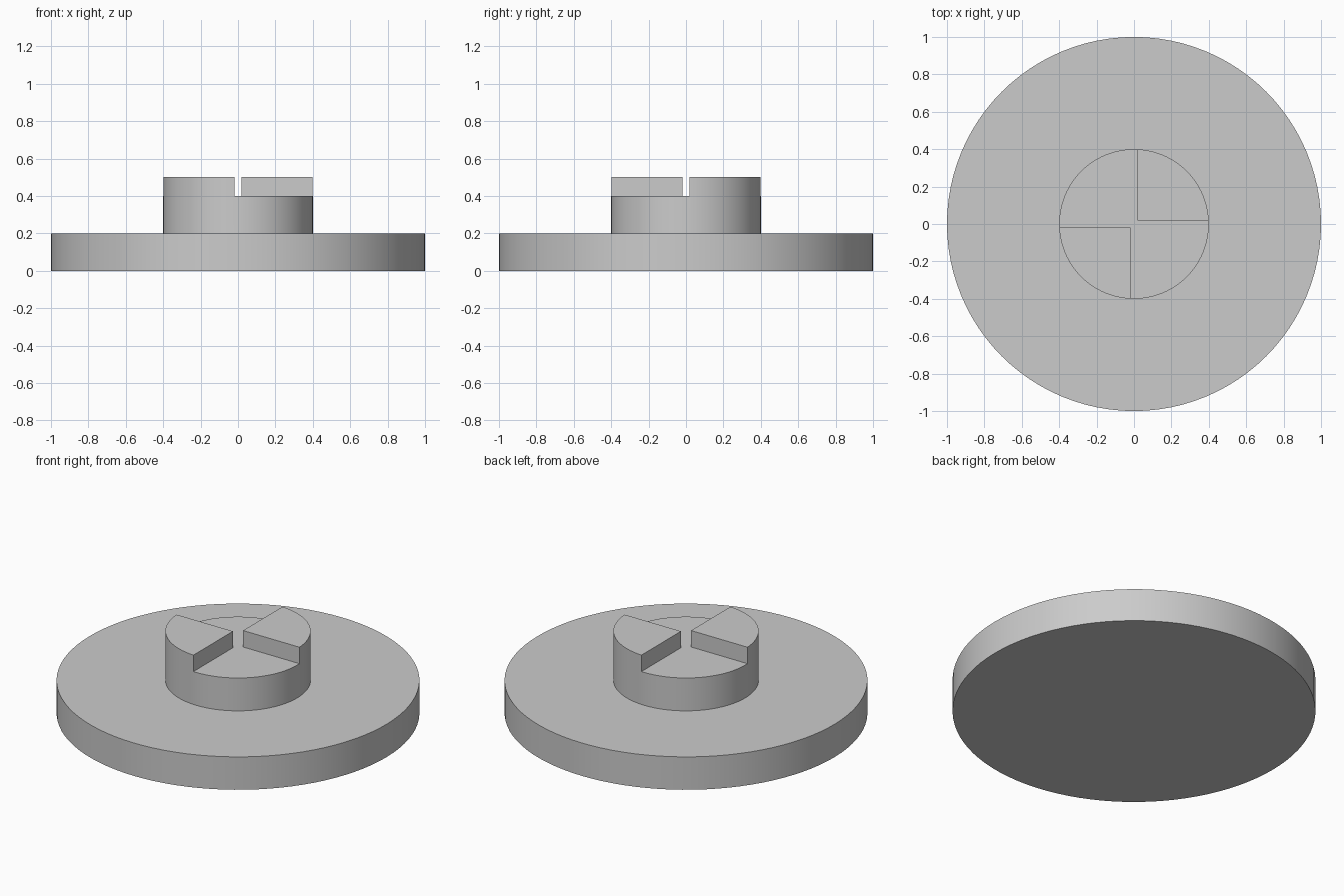
import bpy, math

default = bpy.data.objects.get("Cube")
if default:
    bpy.data.objects.remove(default, do_unlink=True)

GREY = (0.6, 0.6, 0.6, 1)
grey = bpy.data.materials.new("plain grey")
grey.use_nodes = True
grey.diffuse_color = GREY
grey.node_tree.nodes["Principled BSDF"].inputs["Base Color"].default_value = GREY

GAP = 0.02  # half width of the slot between the teeth


def disc(name, radius, bottom, top):
    bpy.ops.mesh.primitive_cylinder_add(
        vertices=96, radius=radius, depth=top - bottom,
        location=(0, 0, (bottom + top) / 2))
    obj = bpy.context.object
    obj.name = name
    obj.data.materials.append(grey)
    return obj


def cut_quadrant(target, side, floor):
    """Remove the quadrant on one side of the hub above the floor."""
    bpy.ops.mesh.primitive_cube_add(
        size=1, location=(side * (0.5 - GAP), -side * (0.5 - GAP), floor + 0.5))
    cutter = bpy.context.object
    cutter.name = "quadrant_cutter"
    cutter.hide_render = True
    mod = target.modifiers.new("quadrant", "BOOLEAN")
    mod.operation = "DIFFERENCE"
    mod.solver = "EXACT"
    mod.object = cutter
    bpy.context.view_layer.objects.active = target
    bpy.ops.object.modifier_apply(modifier=mod.name)
    bpy.data.objects.remove(cutter, do_unlink=True)


# Wide base plate and the hub with two raised quarter teeth
base = disc("base_plate", 1.0, 0.0, 0.2)
hub = disc("toothed_hub", 0.4, 0.2, 0.5)
for side in (1, -1):
    cut_quadrant(hub, side, 0.4)

# Round walls smooth, rims and tooth edges sharp
for obj in (base, hub):
    bpy.ops.object.select_all(action="DESELECT")
    obj.select_set(True)
    bpy.context.view_layer.objects.active = obj
    bpy.ops.object.shade_smooth_by_angle(angle=math.radians(30))
